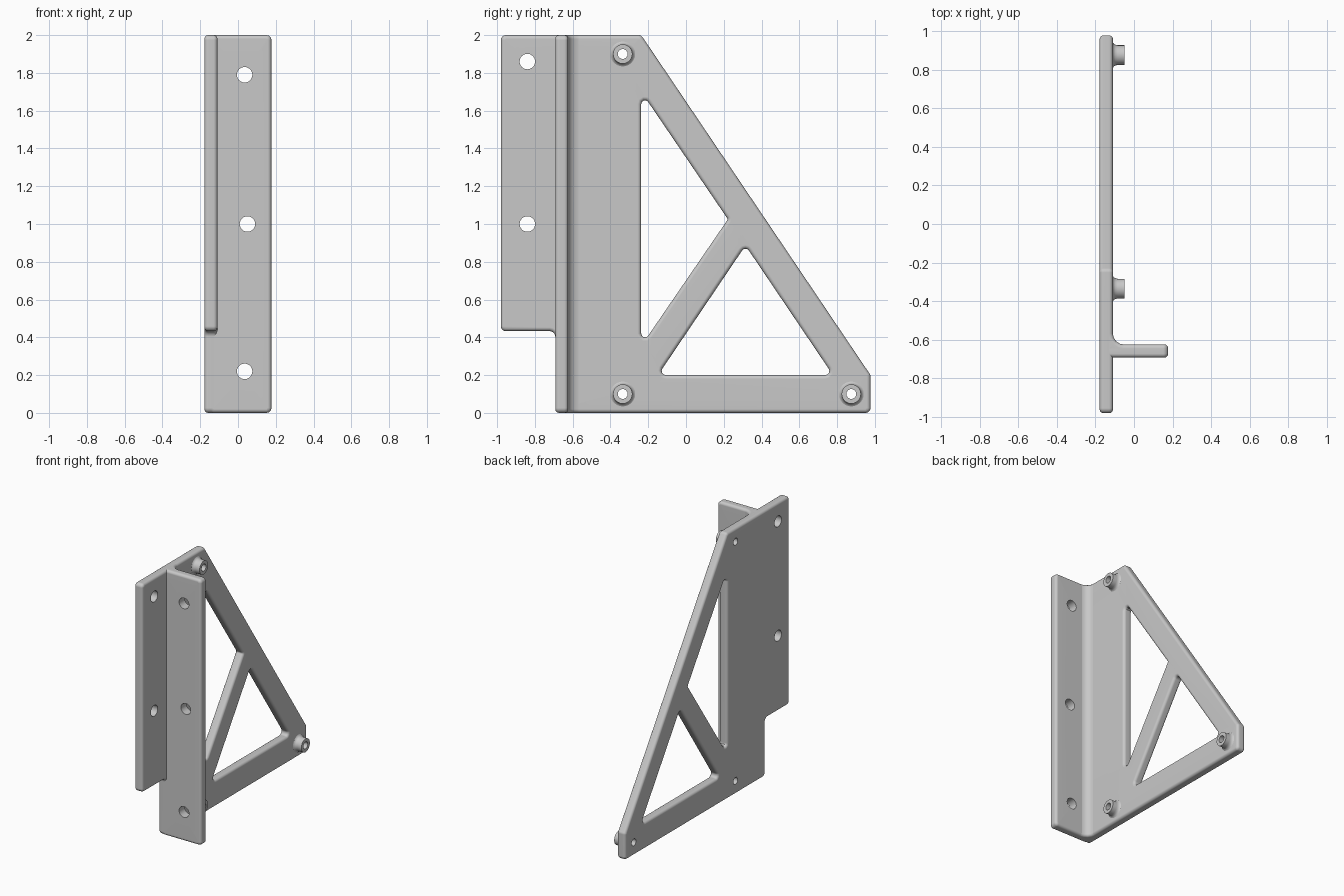
import bpy, bmesh, math
from mathutils import Vector

if "Cube" in bpy.data.objects:
    bpy.data.objects.remove(bpy.data.objects["Cube"])

GREY = (0.58, 0.58, 0.58, 1)
grey = bpy.data.materials.new("plain grey")
grey.use_nodes = True
grey.diffuse_color = GREY
grey.node_tree.nodes["Principled BSDF"].inputs["Base Color"].default_value = GREY

STEPS = 4
BACK, FACE = -0.178, -0.109      # plate thickness range in x


def finish(bm, name):
    bmesh.ops.recalc_face_normals(bm, faces=bm.faces)
    mesh = bpy.data.meshes.new(name)
    bm.to_mesh(mesh)
    bm.free()
    mesh.materials.append(grey)
    obj = bpy.data.objects.new(name, mesh)
    bpy.context.collection.objects.link(obj)
    bpy.ops.object.select_all(action='DESELECT')
    obj.select_set(True)
    bpy.context.view_layer.objects.active = obj
    bpy.ops.object.shade_smooth_by_angle(angle=math.radians(35))
    weighted = obj.modifiers.new("weighted normals", 'WEIGHTED_NORMAL')
    weighted.keep_sharp = True
    return obj


def rounded(points, default=0.026):
    """Polygon with rounded corners, as (point, normal) pairs.
    Outlines run counter-clockwise, windows clockwise."""
    pts = [Vector(p[:2]) for p in points]
    loop = []
    for i, b in enumerate(pts):
        r = points[i][2] if len(points[i]) > 2 else default
        e1 = (b - pts[i - 1]).normalized()
        e2 = (pts[(i + 1) % len(pts)] - b).normalized()
        turn = math.atan2(e1.x * e2.y - e1.y * e2.x, e1.dot(e2))
        side = math.copysign(1, turn)
        n1 = Vector((e1.y, -e1.x))
        centre = b - e1 * r * math.tan(abs(turn) / 2) - n1 * r * side
        start = math.atan2(n1.y, n1.x)
        for k in range(STEPS + 1):
            a = start + turn * k / STEPS
            n = Vector((math.cos(a), math.sin(a)))
            loop.append((centre + n * r * side, n))
    return loop


def circle(u, v, r, count=24):
    angles = [math.tau * k / count for k in range(count)]
    return [(Vector((u + r * math.cos(a), v + r * math.sin(a))), Vector((0, 0))) for a in angles]


def slab(name, loops, low, high, place, edge=0.02):
    """Flat plate with openings and rounded rims; place maps (u, v, depth) to xyz."""
    bm = bmesh.new()
    arc = [k * math.pi / 2 / STEPS for k in range(STEPS + 1)]
    layers = [(edge * (1 - math.sin(a)), low + edge * (1 - math.cos(a))) for a in arc]
    layers += [(inset, low + high - w) for inset, w in reversed(layers)]
    normal = Vector(place(0, 0, 1)) - Vector(place(0, 0, 0))
    caps = [[], []]
    for loop in loops:
        rings = []
        for inset, w in layers:
            flat = [p - n * inset for p, n in loop]
            rings.append([bm.verts.new(place(q.x, q.y, w)) for q in flat])
        count = len(loop)
        for lower, upper in zip(rings, rings[1:]):
            for i in range(count):
                j = (i + 1) % count
                bm.faces.new((lower[i], lower[j], upper[j], upper[i]))
        for cap, ring in zip(caps, (rings[0], rings[-1])):
            cap += [bm.edges.get((ring[i - 1], ring[i])) for i in range(count)]
    for cap in caps:
        bmesh.ops.triangle_fill(bm, edges=cap, use_beauty=True, normal=normal)
    return finish(bm, name)


# Side plate with two triangular windows, mounting holes and boss bores
bosses = [(-0.335, 1.9), (-0.335, 0.1), (0.875, 0.1)]
outline = rounded([(-0.98, 0.433), (-0.692, 0.433, 0.03), (-0.692, 0), (0.977, 0),
                   (0.977, 0.2), (-0.237, 2), (-0.98, 2)])
tall_window = rounded([(-0.237, 0.355), (-0.237, 1.70), (0.222, 1.025, 0.012)], 0.02)
low_window = rounded([(-0.148, 0.2), (0.315, 0.886), (0.778, 0.2)], 0.022)
plate_holes = [circle(-0.84, z, 0.041) for z in (1.0, 1.86)]
bores = [circle(y, z, 0.026) for y, z in bosses]
slab("side_plate", [outline, tall_window, low_window] + plate_holes + bores,
     BACK, FACE, lambda u, v, w: (w, u, v))

# Front flange with three screw holes
flange_outline = rounded([(-0.155, 0), (0.177, 0), (0.177, 2), (-0.155, 2)])
flange_holes = [circle(x, z, 0.041) for x, z in ((0.035, 0.22), (0.05, 1.0), (0.035, 1.79))]
slab("front_flange", [flange_outline] + flange_holes,
     -0.692, -0.624, lambda u, v, w: (u, w, v))

# Rounded inner corner between the flange and the plate
fillet = rounded([(-0.165, -0.68), (-0.02, -0.68), (-0.02, -0.625),
                  (-0.11, -0.625, 0.06), (-0.11, -0.52), (-0.165, -0.52)])
slab("corner_fillet", [fillet], 0, 2, lambda u, v, w: (u, v, w))

# Hollow bosses with a flared foot
profile = [(0.066, 0), (0.059, 0.004), (0.054, 0.012), (0.051, 0.024),
           (0.051, 0.059), (0.026, 0.059), (0.026, 0)]
for index, (y, z) in enumerate(bosses):
    bm = bmesh.new()
    verts = [bm.verts.new((FACE + h, y + r, z)) for r, h in profile]
    edges = [bm.edges.new(pair) for pair in zip(verts, verts[1:])]
    bmesh.ops.spin(bm, geom=verts + edges, cent=(FACE, y, z), axis=(1, 0, 0),
                   angle=math.tau, steps=24, use_merge=True)
    finish(bm, f"boss_{index + 1}")
